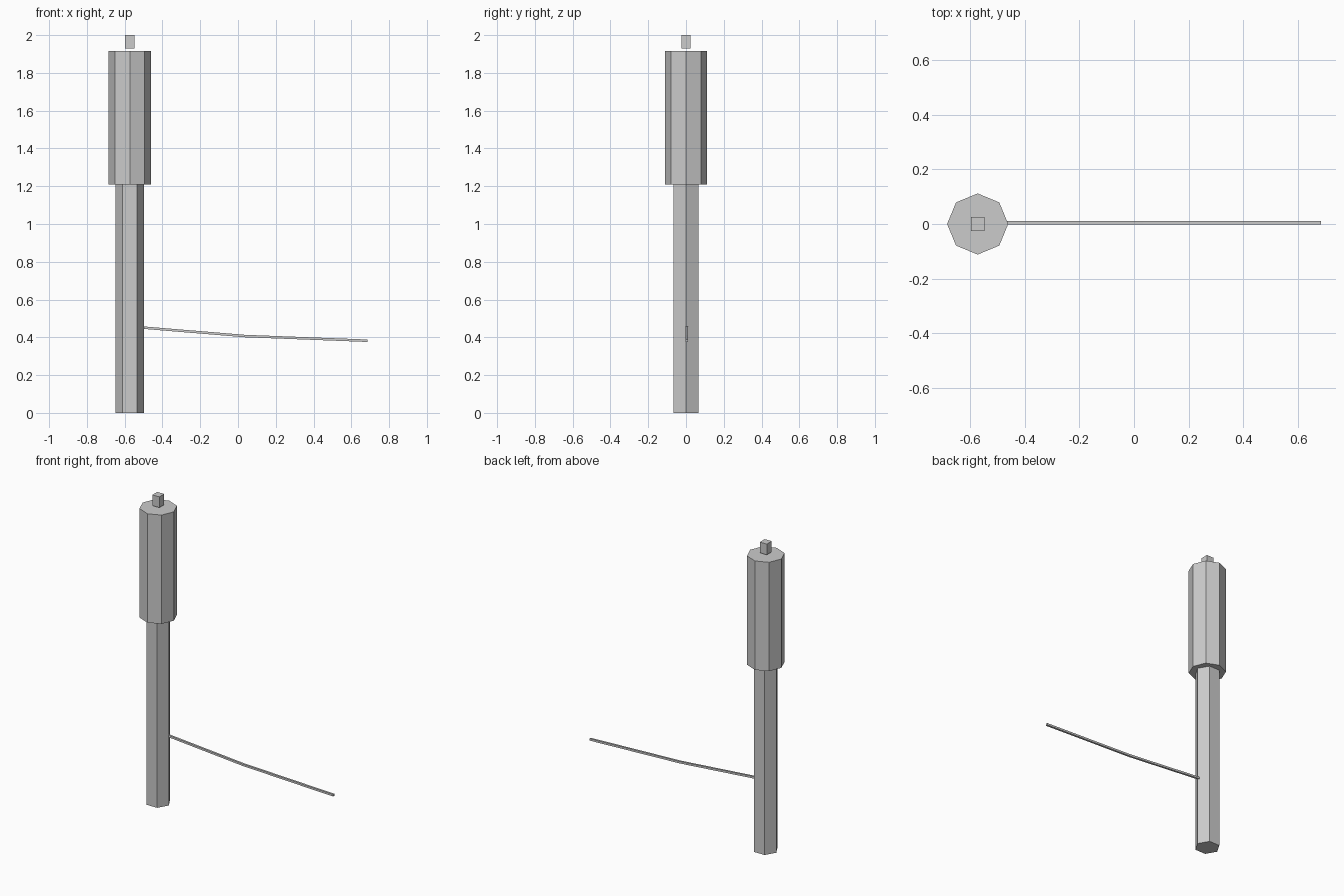
import bpy, bmesh

if "Cube" in bpy.data.objects:
    bpy.data.objects.remove(bpy.data.objects["Cube"])

CX = -0.573  # axis of the post


def prism(name, sides, radius, z0, z1):
    bpy.ops.mesh.primitive_cylinder_add(vertices=sides, radius=radius, depth=z1 - z0,
                                        location=(CX, 0, (z0 + z1) / 2),
                                        rotation=(0, 0, 1.5707963))
    bpy.context.object.name = name


# hexagonal lower post and octagonal upper sleeve
prism("lower_post", 6, 0.076, 0, 1.212)
prism("upper_sleeve", 8, 0.112, 1.21, 1.917)

# small block hovering just above the sleeve
bpy.ops.mesh.primitive_cube_add(size=1, location=(CX, 0, 1.965))
bpy.context.object.name = "top_block"
bpy.context.object.scale = (0.05, 0.05, 0.07)

# thin sagging rod: square section swept along a bent path
path = [(-0.51, 0.452), (0.035, 0.407), (0.685, 0.382)]
h = 0.0065
y = 0.004
bm = bmesh.new()
rings = [[bm.verts.new((x, y + dy, z + dz))
          for dy, dz in ((-h, -h), (h, -h), (h, h), (-h, h))] for x, z in path]
for a, b in zip(rings, rings[1:]):
    for i in range(4):
        j = (i + 1) % 4
        bm.faces.new((a[i], a[j], b[j], b[i]))
bm.faces.new(rings[0])
bm.faces.new(rings[-1])
bmesh.ops.recalc_face_normals(bm, faces=bm.faces)
mesh = bpy.data.meshes.new("side_rod")
bm.to_mesh(mesh)
bm.free()
bpy.context.collection.objects.link(bpy.data.objects.new("side_rod", mesh))
